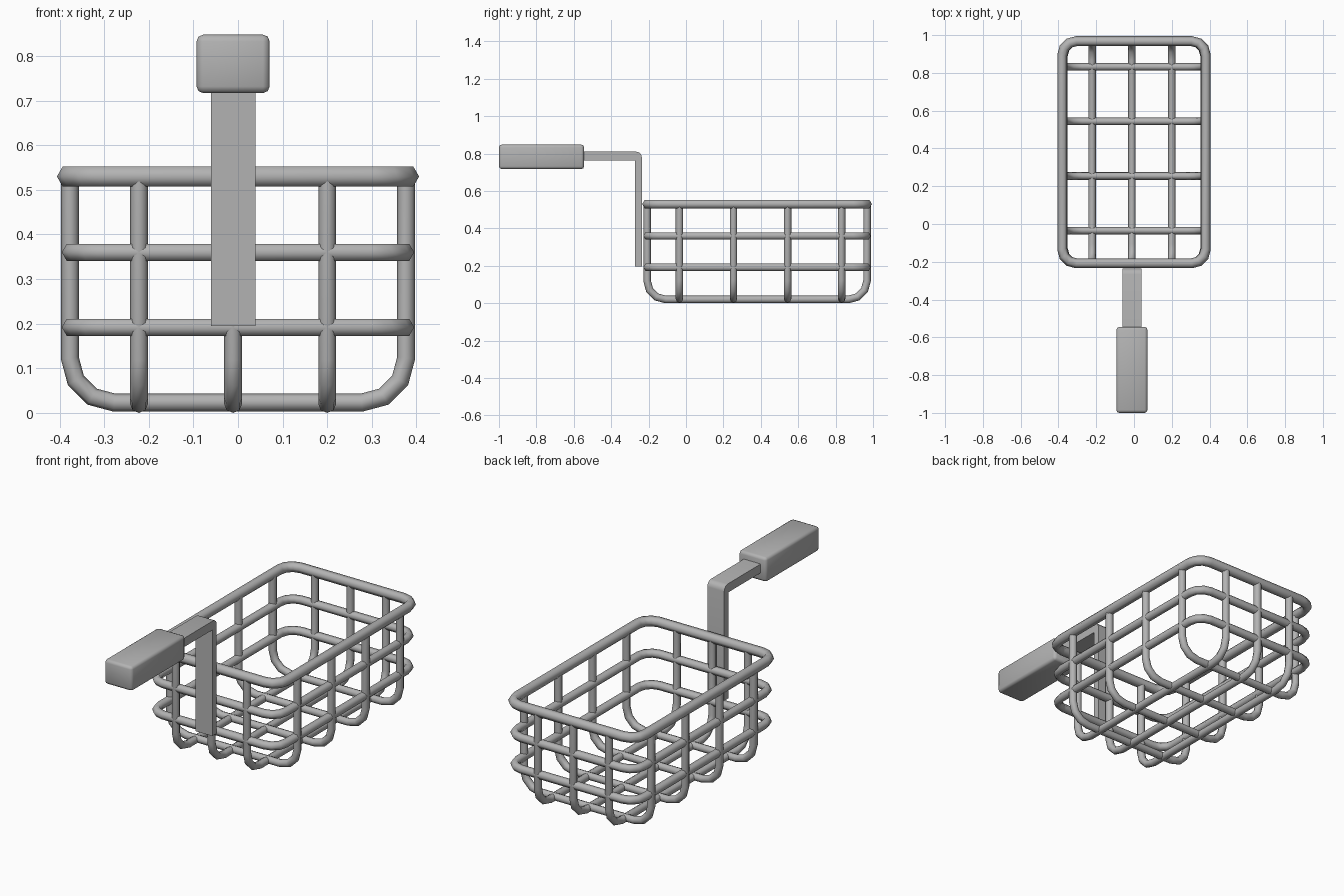
import bpy, bmesh
from math import sin, cos, pi, radians
from mathutils import Vector

if "Cube" in bpy.data.objects:
    bpy.data.objects.remove(bpy.data.objects["Cube"])

steel = bpy.data.materials.new("grey_steel")
steel.use_nodes = True
GREY = (0.45, 0.45, 0.45, 1)
steel.diffuse_color = GREY
steel.node_tree.nodes["Principled BSDF"].inputs["Base Color"].default_value = GREY

X, Y, Z = Vector((1, 0, 0)), Vector((0, 1, 0)), Vector((0, 0, 1))
MID_Y, OFF_X = 0.38, -0.011


def finish(name, bm, angle):
    bmesh.ops.recalc_face_normals(bm, faces=bm.faces)
    mesh = bpy.data.meshes.new(name)
    bm.to_mesh(mesh)
    bm.free()
    mesh.materials.append(steel)
    obj = bpy.data.objects.new(name, mesh)
    bpy.context.collection.objects.link(obj)
    bpy.ops.object.select_all(action='DESELECT')
    obj.select_set(True)
    bpy.context.view_layer.objects.active = obj
    bpy.ops.object.shade_smooth_by_angle(angle=radians(angle))
    return obj


def arc(centre, a, b, radius, start, steps=3):
    """Quarter turn in the plane of a and b."""
    angles = [start + pi / 2 * i / steps for i in range(steps + 1)]
    return [centre + a * radius * cos(t) + b * radius * sin(t) for t in angles]


def sweep(name, path, normal, radius, closed, sides):
    """Mitred tube along a flat path."""
    bm = bmesh.new()
    n, rings = len(path), []
    for i, p in enumerate(path):
        before = (p - path[i - 1]).normalized() if closed or i > 0 else None
        after = (path[(i + 1) % n] - p).normalized() if closed or i < n - 1 else None
        before, after = before or after, after or before
        tangent = (before + after).normalized()
        side = normal.cross(tangent) / tangent.dot(after)
        rings.append([bm.verts.new(p + side * radius * cos(2 * pi * k / sides)
                                   + normal * radius * sin(2 * pi * k / sides))
                      for k in range(sides)])
    for i in range(n if closed else n - 1):
        a, b = rings[i], rings[(i + 1) % n]
        for k in range(sides):
            j = (k + 1) % sides
            bm.faces.new((a[k], a[j], b[j], b[k]))
    if not closed:
        bm.faces.new(rings[0])
        bm.faces.new(rings[-1])
    return finish(name, bm, 62)


def hoop(name, z, half_x, half_y, corner, radius):
    path = []
    for i, (sx, sy) in enumerate(((1, 1), (-1, 1), (-1, -1), (1, -1))):
        centre = Vector((sx * (half_x - corner), MID_Y + sy * (half_y - corner), z))
        path += arc(centre, X, Y, corner, i * pi / 2)
    sweep(name, path, Z, radius, True, 6)


def u_wire(name, centre, across, normal, half, bottom, corner):
    top = 0.525
    left = centre - across * (half - corner) + Z * (bottom + corner)
    right = centre + across * (half - corner) + Z * (bottom + corner)
    path = [centre - across * half + Z * top]
    path += arc(left, across, Z, corner, pi)
    path += arc(right, across, Z, corner, 1.5 * pi)
    path.append(centre + across * half + Z * top)
    sweep(name, path, normal, 0.02, False, 8)


# Rim and the two hoops below it
hoop("rim", 0.53, 0.38, 0.588, 0.075, 0.026)
hoop("upper_hoop", 0.36, 0.373, 0.586, 0.075, 0.022)
hoop("lower_hoop", 0.192, 0.373, 0.586, 0.075, 0.022)

# Cross wires and lengthwise wires of the basket
for i in range(4):
    u_wire(f"cross_wire_{i + 1}", Vector((0, -0.035 + 0.289 * i, 0)), X, Y, 0.377, 0.023, 0.1)
for i in range(3):
    u_wire(f"long_wire_{i + 1}", Vector((OFF_X + 0.211 * (i - 1), MID_Y, 0)), Y, X, 0.588, 0.02, 0.1)

# Bent flat bar: outer and inner outline in the side plane, extruded across
outer = [Vector((0, -0.236, 0.195))] + arc(Vector((0, -0.266, 0.78)), Y, Z, 0.03, 0)
outer.append(Vector((0, -0.6, 0.81)))
inner = [Vector((0, -0.6, 0.763)), Vector((0, -0.273, 0.763)), Vector((0, -0.273, 0.195))]
bm = bmesh.new()
face = bm.faces.new([bm.verts.new(p + X * (OFF_X - 0.05)) for p in outer + inner])
moved = bmesh.ops.extrude_face_region(bm, geom=[face])["geom"]
bmesh.ops.translate(bm, vec=X * 0.1, verts=[v for v in moved if isinstance(v, bmesh.types.BMVert)])
finish("handle_bar", bm, 40)

# Rounded grip
bm = bmesh.new()
bmesh.ops.create_cube(bm, size=1)
bmesh.ops.scale(bm, vec=(0.164, 0.455, 0.131), verts=bm.verts)
bmesh.ops.translate(bm, vec=(OFF_X, -0.7725, 0.7825), verts=bm.verts)
bmesh.ops.bevel(bm, geom=bm.edges[:], offset=0.015, segments=2, profile=0.5, affect='EDGES')
finish("handle_grip", bm, 60)
